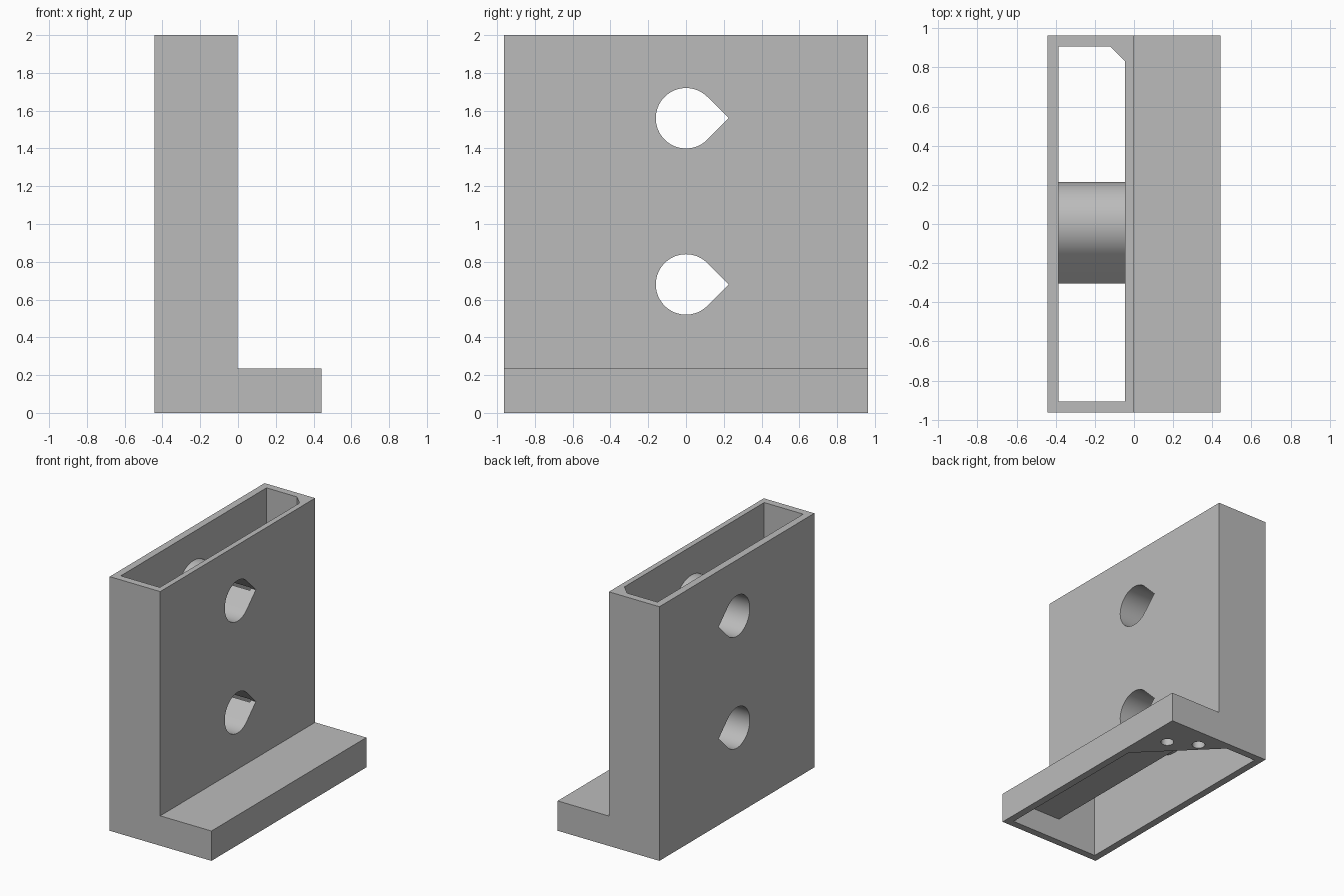
import bpy, bmesh, math

old = bpy.data.objects.get("Cube")
if old:
    bpy.data.objects.remove(old, do_unlink=True)

grey = bpy.data.materials.new("plain grey")
grey.use_nodes = True
colour = (0.5, 0.5, 0.5, 1)
grey.diffuse_color = colour
grey.node_tree.nodes["Principled BSDF"].inputs["Base Color"].default_value = colour


def prism(name, profile, axis, low, high):
    """Extrude a 2D profile along an axis: x takes (y, z), y takes (x, z), z takes (x, y)."""
    def place(a, b, t):
        return {"x": (t, a, b), "y": (a, t, b), "z": (a, b, t)}[axis]
    bm = bmesh.new()
    ends = [[bm.verts.new(place(a, b, t)) for a, b in profile] for t in (low, high)]
    for loop in ends:
        bm.faces.new(loop)
    count = len(profile)
    for i in range(count):
        j = (i + 1) % count
        bm.faces.new((ends[0][i], ends[0][j], ends[1][j], ends[1][i]))
    bmesh.ops.recalc_face_normals(bm, faces=bm.faces)
    mesh = bpy.data.meshes.new(name)
    bm.to_mesh(mesh)
    bm.free()
    mesh.materials.append(grey)
    obj = bpy.data.objects.new(name, mesh)
    bpy.context.collection.objects.link(obj)
    return obj


def arc(radius, start, end, steps, centre):
    angles = [math.radians(start + (end - start) * i / steps) for i in range(steps + 1)]
    return [(centre[0] + radius * math.cos(a), centre[1] + radius * math.sin(a)) for a in angles]


def teardrop(radius, z, side):
    """Circle with a right-angled point toward the given y side."""
    outline = arc(radius, 45, 315, 48, (0, 0)) + [(radius * math.sqrt(2), 0)]
    return [(side * y, z + v) for y, v in outline]


def combine(target, tool, operation):
    tool.hide_render = True
    mod = target.modifiers.new(operation, "BOOLEAN")
    mod.operation = operation
    mod.solver = "EXACT"
    mod.object = tool
    bpy.context.view_layer.objects.active = target
    bpy.ops.object.modifier_apply(modifier=mod.name)
    bpy.data.objects.remove(tool, do_unlink=True)


# Main dimensions
W, D, H = 0.443, 0.963, 2.0
WALL, STEP, FOOT = 0.057, -0.003, 0.235
x0, x1, x2 = -W + WALL, STEP - 0.043, W - WALL
y1 = D - WALL
diagonal = 0.785          # x + y along the corner block's slanted face

# L-shaped outer body
body = prism("bracket_body",
             [(-W, 0), (W, 0), (W, FOOT), (STEP, FOOT), (STEP, H), (-W, H)], "y", -D, D)

# Open shaft through the upright, clipped by the corner block
shaft = [(x0, -y1), (x1, -y1), (x1, diagonal - x1), (diagonal - y1, y1), (x0, y1)]
combine(body, prism("shaft_cutter", shaft, "z", -0.1, H + 0.1), "DIFFERENCE")

# Hollow under the foot, leaving the solid corner block
hollow = [(-0.2, -y1), (x2, -y1), (x2, diagonal - x2), (diagonal - y1, y1), (-0.2, y1)]
combine(body, prism("foot_cutter", hollow, "z", -0.1, FOOT - WALL), "DIFFERENCE")

# Sleeves across the shaft, then the teardrop holes through them
for z in (0.68, 1.56):
    combine(body, prism("sleeve", teardrop(0.215, z, -1), "x", x0 - 0.03, x1 + 0.02), "UNION")
    combine(body, prism("hole_cutter", teardrop(0.16, z, 1), "x", -0.6, 0.2), "DIFFERENCE")

# Blind pin holes under the corner block
for centre in ((0.27, 0.70), (0.07, 0.815)):
    pin = arc(0.047, 0, 345, 23, centre)
    combine(body, prism("pin_cutter", pin, "z", -0.1, FOOT - WALL), "DIFFERENCE")

# Smooth the round holes, keep the corners crisp
bpy.ops.object.select_all(action="DESELECT")
body.select_set(True)
bpy.context.view_layer.objects.active = body
bpy.ops.object.shade_smooth_by_angle(angle=math.radians(30))
